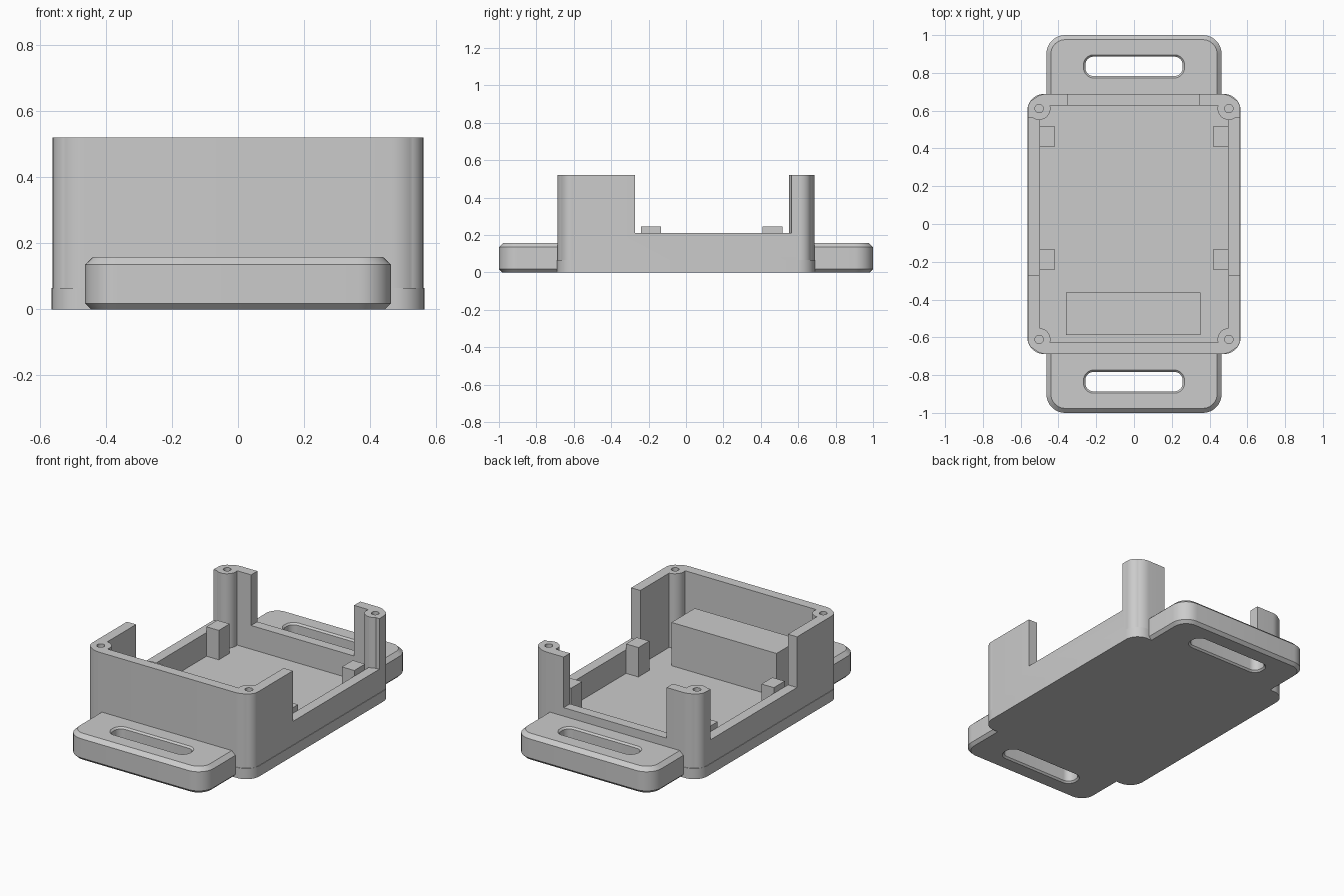
import bpy, bmesh, math

cube = bpy.data.objects.get("Cube")
if cube:
    bpy.data.objects.remove(cube, do_unlink=True)

grey = bpy.data.materials.new("plain_grey")
grey.use_nodes = True
grey.diffuse_color = (0.6, 0.6, 0.6, 1)
grey.node_tree.nodes["Principled BSDF"].inputs["Base Color"].default_value = (0.6, 0.6, 0.6, 1)


def outline(x0, x1, y0, y1, r_front, r_back, inset, steps=10):
    """Rounded rectangle, shrunk by inset, with its own radius at each end."""
    x0, x1, y0, y1 = x0 + inset, x1 - inset, y0 + inset, y1 - inset
    pts = []
    for k, (cx, cy, r) in enumerate([(x1, y1, r_back), (x0, y1, r_back),
                                     (x0, y0, r_front), (x1, y0, r_front)]):
        r = max(r - inset, 0) if r else 0
        if not r:
            pts.append((cx, cy))
            continue
        cx += -r if cx == x1 else r
        cy += -r if cy == y1 else r
        for i in range(steps + 1):
            a = math.pi / 2 * (k + i / steps)
            pts.append((cx + r * math.cos(a), cy + r * math.sin(a)))
    return pts


def prism(name, x, y, rings, r_front=0, r_back=0):
    """Stack of outlines; rings are (inset, z)."""
    bm = bmesh.new()
    loops = [[bm.verts.new((px, py, z)) for px, py in
              outline(*x, *y, r_front, r_back, inset)] for inset, z in rings]
    for low, high in zip(loops, loops[1:]):
        for i in range(len(low)):
            j = (i + 1) % len(low)
            bm.faces.new((low[i], low[j], high[j], high[i]))
    bm.faces.new(loops[0][::-1])
    bm.faces.new(loops[-1])
    return finish(name, bm)


def box(name, x, y, z):
    return prism(name, x, y, [(0, z[0]), (0, z[1])])


def cylinder(name, x, y, r, z0, z1):
    return prism(name, (x - r, x + r), (y - r, y + r), [(0, z0), (0, z1)], r * 0.999, r * 0.999)


def finish(name, bm):
    bmesh.ops.recalc_face_normals(bm, faces=bm.faces)
    mesh = bpy.data.meshes.new(name)
    bm.to_mesh(mesh)
    bm.free()
    mesh.materials.append(grey)
    obj = bpy.data.objects.new(name, mesh)
    bpy.context.collection.objects.link(obj)
    return obj


def combine(target, other, operation):
    """Apply a boolean and remove the second solid."""
    mod = target.modifiers.new("shape", "BOOLEAN")
    mod.operation, mod.solver, mod.object = operation, "EXACT", other
    bpy.context.view_layer.objects.active = target
    bpy.ops.object.modifier_apply(modifier=mod.name)
    bpy.data.objects.remove(other, do_unlink=True)


FLOOR, RIM, LOW = 0.065, 0.52, 0.21
corners = [(sx * 0.502, sy * 0.611) for sx in (-1, 1) for sy in (-1, 1)]

# Base plate, a hair wider than the walls
base = prism("base_plate", (-0.565, 0.565), (-0.689, 0.689), [(0, 0), (0, FLOOR)], 0.09, 0.09)

# Walls with open cavity, lowered along the sides and the back
walls = prism("walls", (-0.562, 0.562), (-0.688, 0.688), [(0, FLOOR), (0, RIM)], 0.098, 0.098)
combine(walls, box("cavity", (-0.5, 0.5), (-0.627, 0.627), (0, 1)), "DIFFERENCE")
combine(walls, box("side_gap", (-1, 1), (-0.272, 0.565), (LOW, 1)), "DIFFERENCE")
combine(walls, box("back_gap", (-0.35, 0.347), (0.5, 1), (LOW, 1)), "DIFFERENCE")

# Corner screw posts
for cx, cy in corners:
    combine(walls, cylinder("screw_post", cx, cy, 0.0595, FLOOR, RIM), "UNION")
for cx, cy in corners:
    combine(walls, cylinder("screw_hole", cx, cy, 0.022, 0.25, 0.6), "DIFFERENCE")

# Inner block and the four board supports
box("inner_block", (-0.36, 0.352), (-0.588, -0.362), (FLOOR, 0.33))
for side in (-1, 1):
    x = sorted((side * 0.417, side * 0.501))
    box("front_support", x, (-0.24, -0.135), (FLOOR, 0.245))
    box("back_support", x, (0.41, 0.515), (FLOOR, 0.245))

# Chamfered end lugs with strap slots
for name, side in (("front_lug", -1), ("back_lug", 1)):
    y = sorted((side * 0.64, side))
    radii = (0.1, 0) if side < 0 else (0, 0.1)
    lug = prism(name, (-0.464, 0.464), y,
                [(0.018, 0), (0, 0.018), (0, 0.135), (0.024, 0.158)], *radii)
    slot = prism("strap_slot", (-0.268, 0.268), sorted((side * 0.773, side * 0.896)),
                 [(-0.002, -0.002), (0.01, 0.01), (0.01, 0.148), (-0.002, 0.16)], 0.055, 0.055)
    combine(lug, slot, "DIFFERENCE")

# Smooth the round corners, keep the edges sharp
bpy.ops.object.select_all(action="DESELECT")
for obj in bpy.context.scene.objects:
    if obj.type == "MESH":
        obj.select_set(True)
        bpy.context.view_layer.objects.active = obj
bpy.ops.object.shade_smooth_by_angle(angle=math.radians(30))
